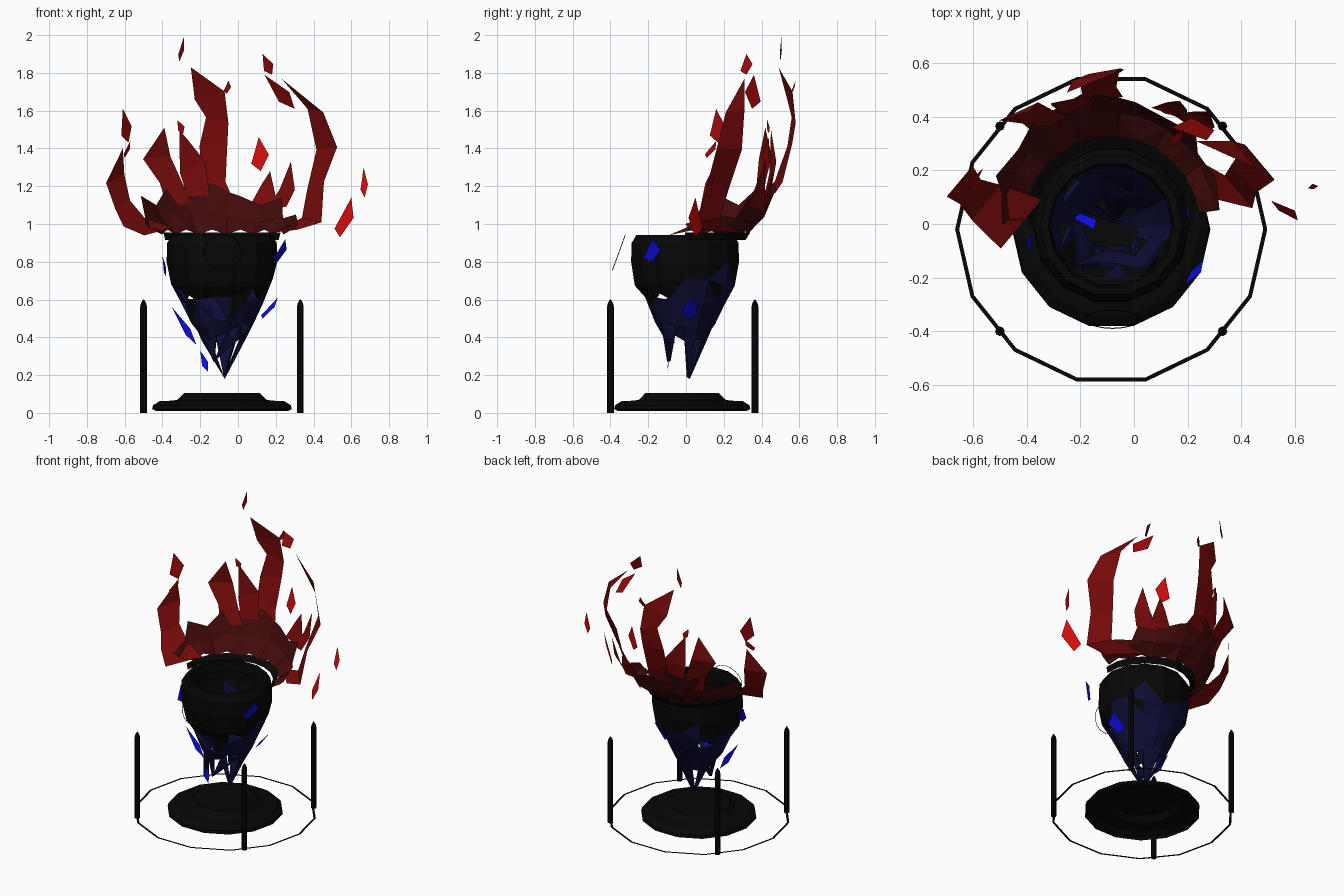
import bpy, bmesh, random
from math import sin, cos, atan2, pi, radians
from mathutils import Vector

random.seed(4)
if "Cube" in bpy.data.objects:
    bpy.data.objects.remove(bpy.data.objects["Cube"], do_unlink=True)


def material(name, red, green, blue):
    mat = bpy.data.materials.new(name)
    mat.use_nodes = True
    color = (red, green, blue, 1)
    mat.diffuse_color = color
    mat.node_tree.nodes["Principled BSDF"].inputs["Base Color"].default_value = color
    return mat


BLACK = material("charcoal black", .002, .002, .002)
DARK_RED = material("dark ember red", .055, .003, .003)
RED = material("flame red", .18, .003, .003)
VIVID_RED = material("vivid spark red", .36, .003, .003)
BRIGHT_RED = material("bright spark red", .65, .004, .004)
DARK_BLUE = material("dark blue", .004, .004, .036)
BLUE = material("bright shard blue", .004, .004, .75)

CENTER = Vector((-.085, -.02, 0))
BOWL_CENTER = Vector((-.085, -.005, 0))


def finish(name, bm, *mats):
    mesh = bpy.data.meshes.new(name)
    bm.to_mesh(mesh)
    bm.free()
    for mat in mats:
        mesh.materials.append(mat)
    obj = bpy.data.objects.new(name, mesh)
    bpy.context.collection.objects.link(obj)
    return obj


def polar(angle, radius, z, center=BOWL_CENTER):
    return center + Vector((radius * cos(angle), radius * sin(angle), z))


def bridge(bm, rows, closed=False):
    """Join neighbouring rows of vertices with quads."""
    for low, high in zip(rows, rows[1:]):
        count = len(low)
        for i in range(count if closed else count - 1):
            j = (i + 1) % count
            bm.faces.new((low[i], low[j], high[j], high[i]))


def lathe(name, profile, sides, mat, center, top=False):
    bm = bmesh.new()
    rows = [[bm.verts.new(polar(2 * pi * i / sides, r, z, center)) for i in range(sides)]
            for r, z in profile]
    bridge(bm, rows, closed=True)
    if top:
        bm.faces.new(rows[-1])
    bmesh.ops.recalc_face_normals(bm, faces=bm.faces)
    return finish(name, bm, mat)


def tongue(name, turn, *rows):
    """Ribbon through rows of x, y, z, half width, ending in a point."""
    bm = bmesh.new()
    side = Vector((cos(radians(turn)), sin(radians(turn)), 0))
    pairs = []
    for x, y, z, half in rows:
        lean = Vector((0, 0, random.uniform(-.03, .03) if half else 0))
        mid = Vector((x, y, z))
        pairs.append([bm.verts.new(mid - side * half - lean),
                      bm.verts.new(mid + side * half + lean)])
    bridge(bm, pairs)
    bmesh.ops.remove_doubles(bm, verts=bm.verts, dist=.0005)
    return finish(name, bm, RED)


def shard(name, mat, bottom, top, width, turn):
    """Flat kite between two points."""
    bm = bmesh.new()
    low, high = Vector(bottom), Vector(top)
    side = Vector((cos(radians(turn)), sin(radians(turn)), .3)) * width
    points = low, low.lerp(high, .4) + side, high, low.lerp(high, .3) - side
    bm.faces.new([bm.verts.new(p) for p in points])
    return finish(name, bm, mat)


# Stepped hollow base, flat floor ring and four posts
lathe("base", [(.35, .01), (.37, .02), (.365, .04), (.33, .062), (.26, .065),
               (.235, .07), (.2, .105)], 14, BLACK, CENTER, top=True)
lathe("floor_ring", [(.582, .005), (.567, .005)], 14, BLACK, CENTER)
for depth, y in (("front", -.4), ("back", .365)):
    for hand, x in (("right", -.5), ("left", .33)):
        lathe(f"{depth}_{hand}_post", [(.018, 0), (.018, .56), (.014, .58), (.003, .6)],
              8, BLACK, Vector((x, y, 0)), top=True)

# Bowl: broken shell, black above and blue below a jagged line
SIDES = 14
bm = bmesh.new()
rows = []
for r, z in ((.12, .4), (.163, .48), (.215, .59), (.27, .69), (.293, .8), (.29, .9), (.265, .94)):
    wobble = .025 if z < .75 else 0
    rows.append([bm.verts.new(polar(2 * pi * (i + random.uniform(-wobble, wobble) * 5) / SIDES, r,
                                    z + random.uniform(-wobble, wobble)))
                 for i in range(SIDES)])
bridge(bm, rows, closed=True)
# hanging splinters gather into a long back point and a short front point
back_tip = bm.verts.new((-.07, .02, .18))
front_tip = bm.verts.new((-.13, -.1, .27))
for i in range(SIDES):
    if i % 3 != 1:
        tip = back_tip if sin(2 * pi * (i + .5) / SIDES) > -.3 else front_tip
        bm.faces.new((tip, rows[0][(i + 1) % SIDES], rows[0][i]))
bmesh.ops.triangulate(bm, faces=[f for f in bm.faces if f.calc_center_median().z < .75])
holes = []
for face in bm.faces:
    middle = face.calc_center_median()
    offset = middle - BOWL_CENTER
    front = offset.y < -.15 * offset.length
    limit = .56 if front else .7
    face.material_index = 1 if middle.z < limit + random.uniform(-.05, .05) else 0
    gap = abs(atan2(offset.y, offset.x) - 2.3) < .2 and .6 < middle.z < .7
    if gap or middle.z < .62 and random.random() < (.25 if front else .05):
        holes.append(face)
bmesh.ops.delete(bm, geom=holes, context="FACES")
bowl = finish("bowl", bm, BLACK, DARK_BLUE)
thick = bowl.modifiers.new("wall", "SOLIDIFY")
thick.thickness = .02
thick.offset = -1
lathe("bowl_rim", [(.287, .9), (.265, .942), (.235, .942), (.225, .88), (.287, .9)],
      SIDES, BLACK, BOWL_CENTER)

# Thin loop hanging at the front of the bowl
bpy.ops.mesh.primitive_torus_add(major_radius=.1, minor_radius=.002, major_segments=16,
                                 minor_segments=4, location=(-.08, -.355, .85),
                                 rotation=(radians(70), 0, 0))
loop = bpy.context.object
loop.name = "front_loop"
loop.data.materials.append(BLACK)

# Collar: black crescent behind the rim
bm = bmesh.new()
inner, outer, under = [], [], []
for i in range(11):
    angle = pi * i / 10
    swell = sin(angle)
    inner.append(bm.verts.new(polar(angle, .295, .93)))
    outer.append(bm.verts.new(polar(angle, .31 + .035 * swell, .955)))
    under.append(bm.verts.new(polar(angle, .3 + .02 * swell, .915)))
bridge(bm, [inner, outer, under])
finish("collar", bm, BLACK)

# Ember band: flared jagged sheet round the back
bm = bmesh.new()
low, middle, high = [], [], []
peaks = (.02, .07, .05, .16, .12, .17, .19, .26, .2, .23, .12, .17, .06, .02)
for i, peak in enumerate(peaks):
    angle = radians(8 + 13 * i)
    low.append(bm.verts.new(polar(angle, .33, .945 + .025 * (i % 2))))
    middle.append(bm.verts.new(polar(angle, .38 + .04 * sin(angle), .97 + peak * .35)))
    high.append(bm.verts.new(polar(angle + .05 * (i % 3), .4 + peak * .4, .98 + peak)))
bridge(bm, [low, middle, high])
bmesh.ops.triangulate(bm, faces=bm.faces)
finish("ember_band", bm, DARK_RED)

# Flame tongues
tongue("tall_center_flame", 10, (-.12, .46, 1.16, .08), (-.13, .5, 1.25, .065),
       (-.13, .55, 1.42, .075), (-.11, .57, 1.55, .06), (-.15, .55, 1.68, .08), (-.25, .49, 1.83, 0))
tongue("tall_left_flame", -50, (.23, .19, .96, .13), (.39, .12, 1.02, .08),
       (.41, .17, 1.2, .07), (.47, .23, 1.4, .085), (.41, .26, 1.6, .065), (.23, .31, 1.77, 0))
tongue("far_right_flame", 50, (-.42, .0, .96, .12), (-.55, .08, 1.01, .085),
       (-.61, .12, 1.1, .06), (-.65, .16, 1.24, .075), (-.61, .2, 1.4, 0))
tongue("right_flame", 25, (-.31, .37, 1.1, .07), (-.36, .4, 1.23, .06),
       (-.43, .42, 1.35, .08), (-.39, .42, 1.51, 0))
tongue("inner_right_flame", 15, (-.21, .43, 1.15, .06), (-.24, .46, 1.3, .07), (-.31, .45, 1.5, 0))
tongue("inner_left_flame", -20, (.13, .41, 1.09, .07), (.16, .44, 1.18, .04), (.17, .46, 1.28, 0))
tongue("left_flame", -35, (.2, .37, 1.08, .07), (.26, .39, 1.18, .05), (.28, .42, 1.33, 0))

# Loose sparks above the flames
for bottom, top, width, turn, mat in (
        ((-.31, .5, 1.86), (-.285, .505, 1.995), .015, 20, RED),
        ((-.06, .56, 1.69), (-.05, .58, 1.76), .02, 20, RED),
        ((-.29, .44, 1.48), (-.32, .43, 1.55), .02, 20, VIVID_RED),
        ((-.58, .17, 1.43), (-.61, .16, 1.61), .05, 55, VIVID_RED),
        ((-.6, .11, 1.35), (-.57, .16, 1.44), .03, 60, VIVID_RED),
        ((.18, .32, 1.79), (.13, .32, 1.9), .042, 50, VIVID_RED),
        ((.3, .35, 1.61), (.14, .36, 1.79), .055, -50, VIVID_RED),
        ((.12, .41, 1.28), (.11, .44, 1.46), .05, -20, BRIGHT_RED),
        ((.54, .05, .93), (.6, .05, 1.14), .06, -38, BRIGHT_RED),
        ((.67, .13, 1.14), (.665, .15, 1.3), .02, 10, BRIGHT_RED)):
    shard("spark", mat, bottom, top, width, turn)

# Loose blue chips round the bowl
for bottom, top, width, turn in (
        ((.21, -.18, .8), (.25, -.18, .92), .055, 55),
        ((.13, .0, .5), (.21, .05, .61), .055, -55),
        ((-.22, -.06, .36), (-.35, -.08, .56), .02, 20),
        ((-.16, -.1, .22), (-.2, -.08, .33), .018, 10),
        ((-.38, -.08, .72), (-.4, -.06, .83), .035, 80),
        ((-.2, .04, .5), (-.15, -.02, .56), .04, 0)):
    shard("blue_chip", BLUE, bottom, top, width, turn)
